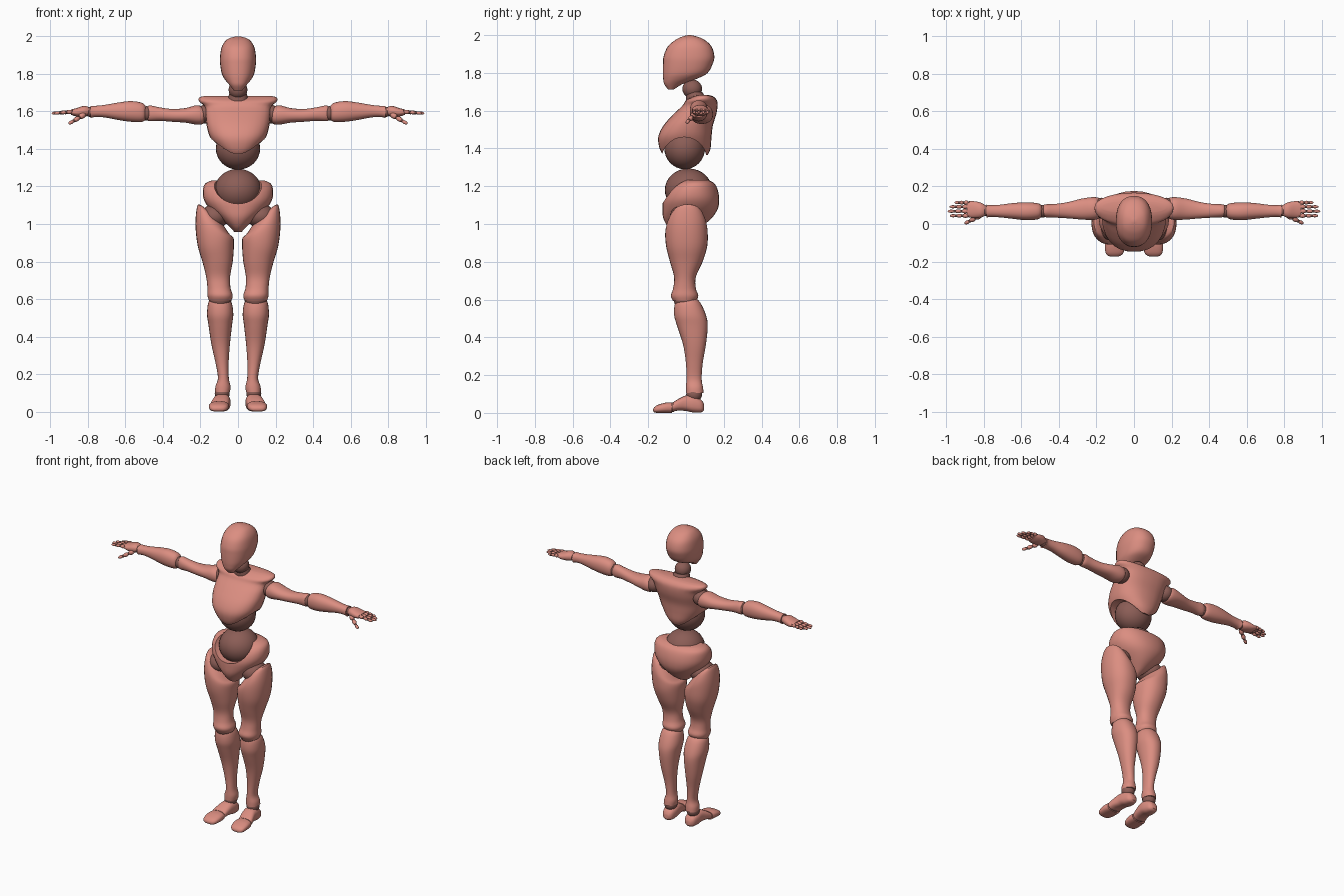
import bpy, bmesh, math
from mathutils import Vector

cube = bpy.data.objects.get("Cube")
if cube:
    bpy.data.objects.remove(cube, do_unlink=True)


def make_material(name, rgb):
    mat = bpy.data.materials.new(name)
    mat.use_nodes = True
    mat.diffuse_color = (*rgb, 1)
    mat.node_tree.nodes["Principled BSDF"].inputs["Base Color"].default_value = (*rgb, 1)
    return mat


SKIN = make_material("salmon_shell", (0.71, 0.27, 0.22))
JOINT = make_material("dark_joint", (0.26, 0.11, 0.093))


def smooth(ob, angle=40):
    bpy.ops.object.select_all(action="DESELECT")
    ob.select_set(True)
    bpy.context.view_layer.objects.active = ob
    bpy.ops.object.shade_smooth_by_angle(angle=math.radians(angle))


def finish(name, bm, mat):
    bmesh.ops.recalc_face_normals(bm, faces=bm.faces)
    mesh = bpy.data.meshes.new(name)
    bm.to_mesh(mesh)
    bm.free()
    mesh.materials.append(mat)
    ob = bpy.data.objects.new(name, mesh)
    bpy.context.collection.objects.link(ob)
    smooth(ob)
    return ob


def spline(a, b, c, d, t):
    return b + 0.5 * t * (c - a + t * (2 * a - 5 * b + 4 * c - d + t * (3 * (b - c) + d - a)))


def loft(name, axis, rings, side=1, power=2.2, mat=SKIN, seg=28, sub=4):
    """Skin rings (position, a0, a1, b0, b1[, tilt]) placed along an axis."""
    rings = [tuple(r) + (0,) * (6 - len(r)) for r in rings]
    pts = [rings[0]] + rings + [rings[-1]]
    fine = []
    for i in range(len(rings) - 1):
        for k in range(sub):
            fine.append([spline(*v, k / sub) for v in zip(*pts[i:i + 4])])
    fine.append(rings[-1])
    bm, loops = bmesh.new(), []
    for pos, a0, a1, b0, b1, tilt in fine:
        loop = []
        for j in range(seg):
            t = math.tau * j / seg
            c, s = math.cos(t), math.sin(t)
            da = math.copysign(abs(c) ** (2 / power), c) * (a1 - a0) / 2
            db = math.copysign(abs(s) ** (2 / power), s) * (b1 - b0) / 2
            a, b, p = (a0 + a1) / 2 + da, (b0 + b1) / 2 + db, pos + tilt * da
            x, y, z = {"x": (p, a, b), "y": (a, p, b), "z": (a, b, p)}[axis]
            loop.append(bm.verts.new((x * side, y, z)))
        loops.append(loop)
    for lo, hi in zip(loops, loops[1:]):
        for j in range(seg):
            k = (j + 1) % seg
            bm.faces.new((lo[j], lo[k], hi[k], hi[j]))
    bm.faces.new(loops[0])
    bm.faces.new(loops[-1])
    return finish(name, bm, mat)


def ball(name, center, radii, side=1, mat=JOINT, seg=32):
    bm = bmesh.new()
    bmesh.ops.create_uvsphere(bm, u_segments=seg, v_segments=seg // 2, radius=1)
    for v in bm.verts:
        v.co = Vector([(c + q * r) for c, q, r in zip(center, v.co, radii)])
        v.co.x *= side
    return finish(name, bm, mat)


def bone(name, p, q, r, side, mat=SKIN):
    """Small rounded segment from p to q."""
    p, q = Vector(p), Vector(q)
    turn = (q - p).to_track_quat("Z", "Y")
    bm = bmesh.new()
    bmesh.ops.create_uvsphere(bm, u_segments=12, v_segments=8, radius=1)
    for v in bm.verts:
        v.co = (p + q) / 2 + turn @ Vector((v.co.x * r, v.co.y * r, v.co.z * (q - p).length * 0.55))
        v.co.x *= side
    return finish(name, bm, mat)


def carve(ob, cutter):
    mod = ob.modifiers.new("carve", "BOOLEAN")
    mod.operation, mod.solver, mod.object = "DIFFERENCE", "EXACT", cutter
    bpy.context.view_layer.objects.active = ob
    bpy.ops.object.modifier_apply(modifier=mod.name)
    bpy.data.objects.remove(cutter, do_unlink=True)
    smooth(ob)


def sym(rings):
    return [(z, -w, w, y0, y1) for z, w, y0, y1 in rings]


# Head and neck
loft("head", "z", sym([
    (1.712, .022, -.095, -.065), (1.74, .045, -.115, -.02), (1.77, .07, -.121, .06),
    (1.80, .086, -.123, .115), (1.85, .095, -.122, .142), (1.89, .096, -.118, .15),
    (1.94, .088, -.096, .135), (1.975, .068, -.055, .098), (1.992, .042, -.02, .06),
    (2.0, .008, .01, .025)]), power=2.3)
ball("neck_ball", (0, .033, 1.715), (.05, .052, .05))
loft("neck", "z", sym([(1.64, .06, 0, .11), (1.675, .052, 0, .10), (1.70, .045, 0, .085)]), mat=JOINT)

# Rib cage, arched open at the flanks, over the belly ball
chest = loft("rib_cage", "z", sym([
    (1.365, .06, -.12, .115), (1.40, .105, -.14, .13), (1.46, .148, -.147, .135),
    (1.52, .166, -.12, .142), (1.58, .173, -.068, .16), (1.625, .178, -.02, .167),
    (1.655, .208, .0, .163), (1.675, .205, .035, .145), (1.683, .17, .06, .12)]), power=2.4)
carve(chest, loft("arch_cutter", "x", [(-.4, -.13, .11, 1.22, 1.46), (.4, -.13, .11, 1.22, 1.46)], power=2, sub=1))
ball("belly_ball", (0, -.007, 1.402), (.118, .108, .112))

# Pelvis with a scooped front rim around the waist ball
pelvis = loft("pelvis", "z", sym([
    (.958, .02, -.06, .03), (.985, .045, -.095, .08), (1.03, .095, -.12, .135),
    (1.08, .15, -.125, .168), (1.13, .182, -.122, .176), (1.18, .187, -.10, .168),
    (1.215, .175, -.06, .15), (1.232, .14, -.02, .12)]))
carve(pelvis, ball("rim_cutter", (0, -.09, 1.235), (.135, .17, .13)))
ball("waist_ball", (0, .013, 1.18), (.125, .125, .114))

# Limbs, built once per side
for label, s in (("left", 1), ("right", -1)):
    # Leg
    ball(f"{label}_hip_ball", (.125, .0, 1.04), (.075, .085, .065), s)
    loft(f"{label}_thigh", "z", [
        (1.068, .12, .19, -.03, .05, .8), (1.05, .08, .213, -.07, .085, .8),
        (1.0, .045, .224, -.10, .108, .6), (.95, .024, .226, -.11, .115, .25),
        (.88, .022, .214, -.105, .112), (.80, .028, .19, -.085, .088),
        (.72, .042, .17, -.063, .052), (.66, .04, .163, -.068, .052),
        (.62, .028, .163, -.08, .065), (.592, .035, .155, -.068, .052)], s)
    ball(f"{label}_knee_ball", (.095, -.003, .60), (.06, .062, .058), s)
    loft(f"{label}_shin", "z", [
        (.612, .06, .13, -.03, .045), (.585, .035, .157, -.057, .075),
        (.52, .025, .165, -.063, .105), (.46, .032, .157, -.047, .115),
        (.36, .043, .142, -.015, .105), (.26, .05, .12, 0, .088),
        (.18, .049, .107, .002, .083), (.135, .04, .12, 0, .09), (.105, .043, .122, .0, .093)], s)
    ball(f"{label}_ankle_ball", (.084, .043, .098), (.04, .042, .04), s)
    loft(f"{label}_foot", "y", [
        (.096, .065, .10, .015, .045), (.08, .048, .118, .003, .07), (.04, .04, .128, .002, .09),
        (0, .042, .132, .01, .092), (-.04, .047, .142, .012, .074), (-.068, .052, .148, .008, .056)], s, 2.6)
    ball(f"{label}_toe_joint", (.1, -.07, .03), (.043, .02, .025), s)
    loft(f"{label}_toes", "y", [
        (-.073, .05, .15, 0, .056), (-.11, .048, .155, 0, .054), (-.15, .055, .152, 0, .042),
        (-.168, .07, .14, .003, .03), (-.174, .09, .12, .01, .02)], s, 2.6)

    # Arm
    ball(f"{label}_shoulder_ball", (.175, .085, 1.585), (.05, .055, .05), s)
    loft(f"{label}_upper_arm", "x", [
        (.172, .055, .115, 1.56, 1.61), (.185, .03, .138, 1.535, 1.622), (.22, .022, .143, 1.53, 1.633),
        (.28, .024, .135, 1.54, 1.618), (.35, .03, .117, 1.545, 1.613), (.42, .034, .107, 1.55, 1.622),
        (.47, .036, .105, 1.548, 1.632), (.487, .044, .098, 1.555, 1.622)], s)
    ball(f"{label}_elbow_ball", (.488, .068, 1.59), (.034, .034, .038), s)
    loft(f"{label}_forearm", "x", [
        (.49, .045, .095, 1.56, 1.625), (.51, .026, .11, 1.545, 1.645), (.57, .02, .115, 1.545, 1.655),
        (.64, .027, .112, 1.555, 1.647), (.71, .035, .103, 1.568, 1.635),
        (.76, .038, .1, 1.57, 1.63), (.785, .035, .103, 1.565, 1.63)], s)
    ball(f"{label}_wrist_ball", (.79, .07, 1.598), (.025, .028, .027), s)

    # Hand with jointed fingers
    loft(f"{label}_palm", "x", [
        (.792, .045, .10, 1.58, 1.622), (.82, .033, .115, 1.572, 1.63),
        (.86, .032, .122, 1.573, 1.618), (.89, .038, .12, 1.582, 1.61)], s)
    for finger, y, tip in (("index", .044, .98), ("middle", .068, .992),
                           ("ring", .092, .982), ("little", .114, .955)):
        root = .882
        step = (tip - root) / 3
        for k in range(3):
            x = root + k * step
            z = 1.599 - .003 * k
            bone(f"{label}_{finger}_finger_{k + 1}", (x, y, z), (x + step, y, z - .003), .0115 - .0015 * k, s)
            ball(f"{label}_{finger}_knuckle_{k + 1}", (x, y, z), (.008,) * 3, s, seg=10)
    thumb = [(.815, .05, 1.588), (.845, .032, 1.568), (.875, .016, 1.55), (.902, .003, 1.535)]
    for k in range(3):
        bone(f"{label}_thumb_{k + 1}", thumb[k], thumb[k + 1], .016 - .003 * k, s)
        ball(f"{label}_thumb_knuckle_{k + 1}", thumb[k], (.009,) * 3, s, seg=10)
